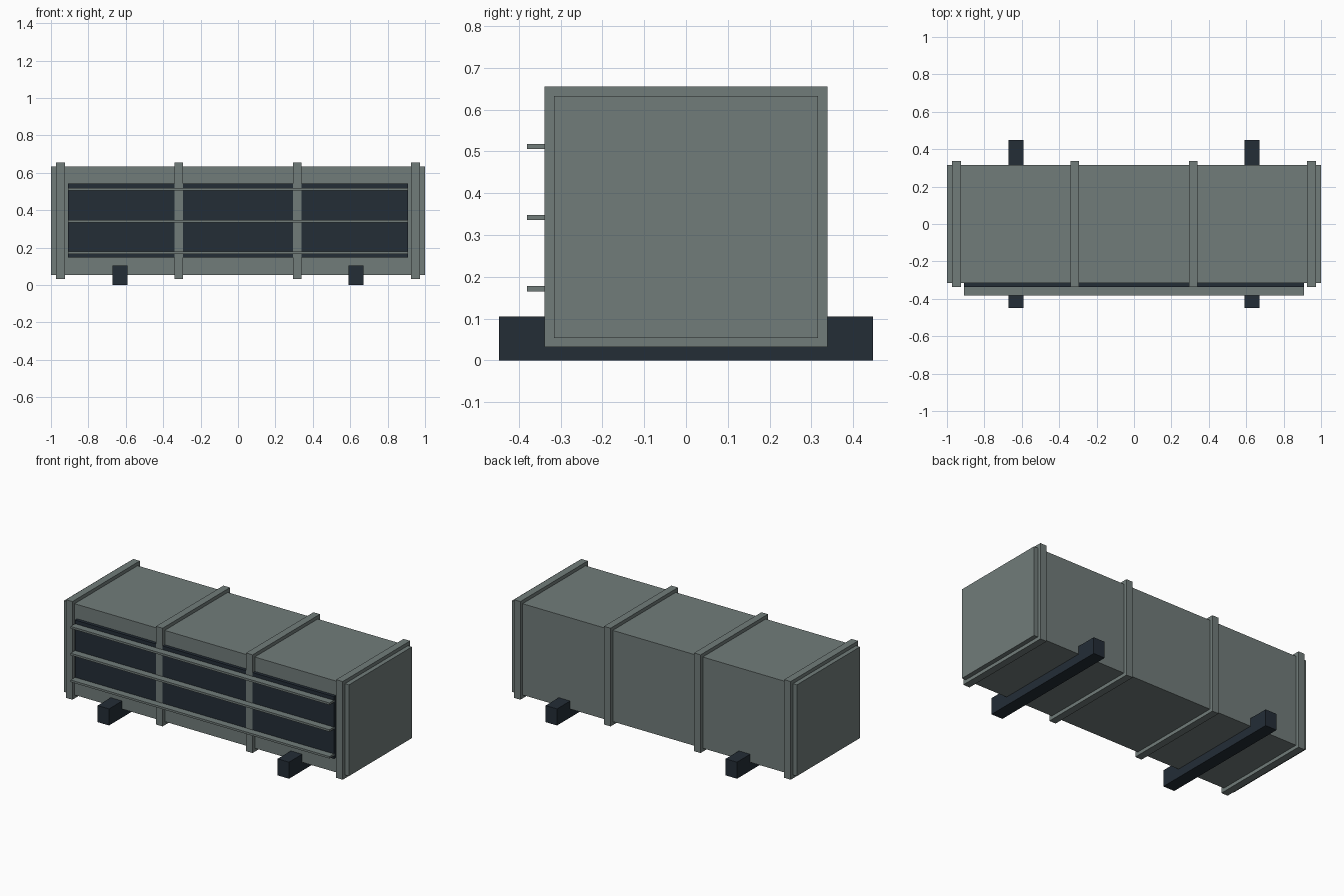
import bpy

if "Cube" in bpy.data.objects:
    bpy.data.objects.remove(bpy.data.objects["Cube"])


def material(name, rgb):
    m = bpy.data.materials.new(name)
    m.diffuse_color = (*rgb, 1.0)
    m.use_nodes = True
    m.node_tree.nodes["Principled BSDF"].inputs["Base Color"].default_value = m.diffuse_color
    return m


GREY = material("grey_green_metal", (0.165, 0.202, 0.195))
DARK = material("dark_blue_grey", (0.017, 0.026, 0.037))


def box(name, lo, hi, mat):
    """Axis-aligned box between two corners."""
    centre = [(a + b) / 2 for a, b in zip(lo, hi)]
    bpy.ops.mesh.primitive_cube_add(size=1, location=centre)
    ob = bpy.context.object
    ob.name = name
    ob.scale = [b - a for a, b in zip(lo, hi)]
    bpy.ops.object.transform_apply(location=False, rotation=False, scale=True)
    ob.data.materials.append(mat)
    return ob


# Main container body
box("body", (-1, -0.316, 0.054), (1, 0.316, 0.633), GREY)

# Raised bands wrapping the body
for i, x in enumerate((-0.949, -0.316, 0.316, 0.949)):
    box(f"band_{i + 1}", (x - 0.023, -0.338, 0.032), (x + 0.023, 0.338, 0.655), GREY)

# Dark front panel, just behind the band faces
box("front_panel", (-0.909, -0.3365, 0.147), (0.909, -0.30, 0.542), DARK)

# Horizontal rails across the panel
for i, z in enumerate((0.172, 0.342, 0.512)):
    box(f"front_rail_{i + 1}", (-0.909, -0.381, z - 0.0065), (0.909, -0.332, z + 0.0065), GREY)

# Skid beams under the body
for side, x in (("left", -0.632), ("right", 0.632)):
    box(f"skid_{side}", (x - 0.04, -0.448, 0), (x + 0.04, 0.448, 0.105), DARK)
